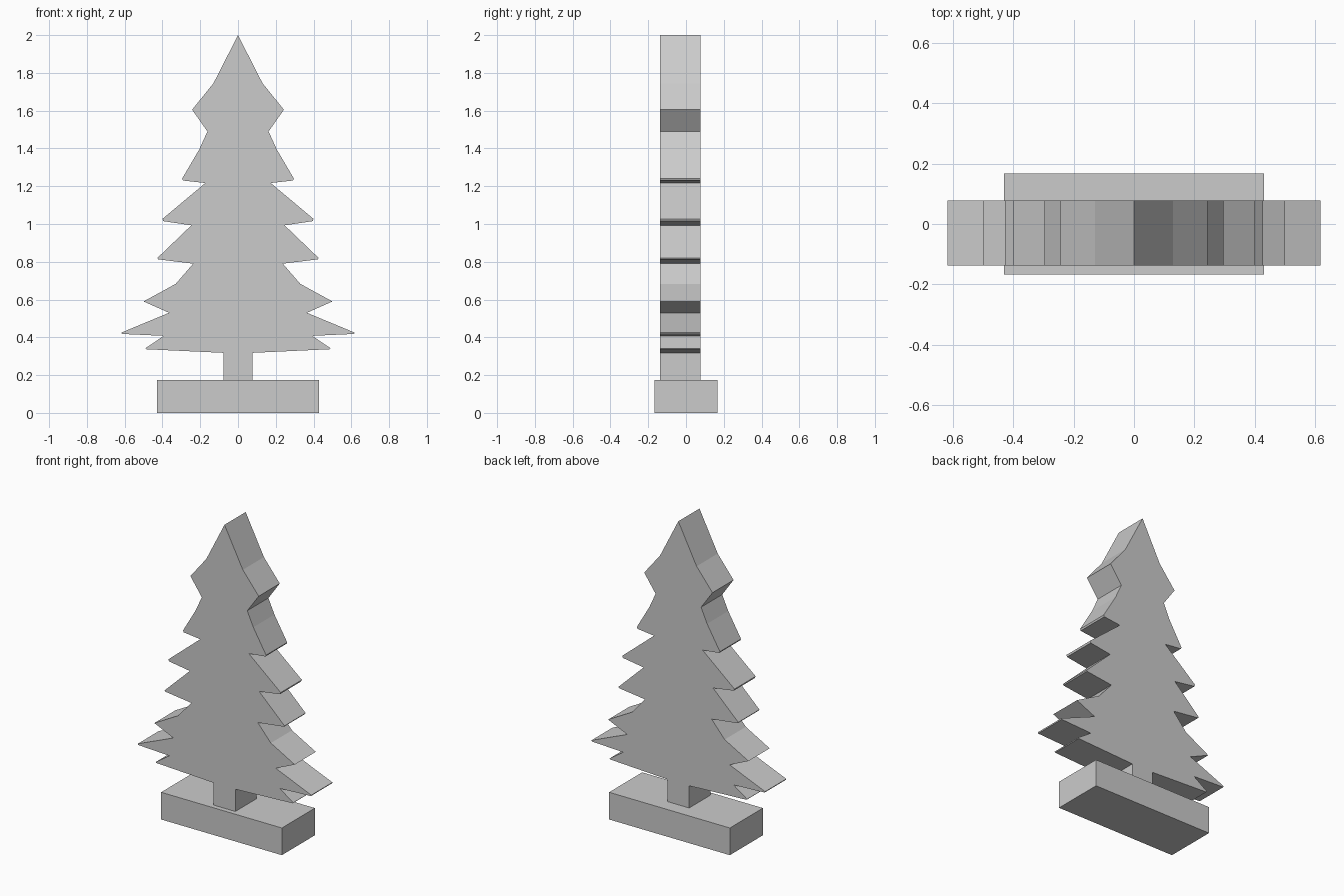
import bpy, bmesh
from mathutils import Vector

if "Cube" in bpy.data.objects:
    bpy.data.objects.remove(bpy.data.objects["Cube"])


def extruded(name, outline, y0, y1):
    """Solid made from an (x, z) outline pushed from y0 to y1."""
    bm = bmesh.new()
    face = bm.faces.new([bm.verts.new((x, y0, z)) for x, z in outline])
    res = bmesh.ops.extrude_face_region(bm, geom=[face], use_keep_orig=True)
    verts = [g for g in res["geom"] if isinstance(g, bmesh.types.BMVert)]
    bmesh.ops.translate(bm, verts=verts, vec=Vector((0, y1 - y0, 0)))
    bmesh.ops.recalc_face_normals(bm, faces=bm.faces)
    mesh = bpy.data.meshes.new(name)
    bm.to_mesh(mesh)
    bm.free()
    obj = bpy.data.objects.new(name, mesh)
    bpy.context.collection.objects.link(obj)
    return obj


# Right half of the tree silhouette, from below the tip down to the trunk foot
half = [
    (0.13, 1.745), (0.243, 1.605), (0.162, 1.49), (0.205, 1.395),
    (0.296, 1.24), (0.291, 1.23), (0.173, 1.217),
    (0.40, 1.027), (0.395, 1.015), (0.247, 0.993),
    (0.427, 0.82), (0.423, 0.813), (0.237, 0.79),
    (0.33, 0.683), (0.50, 0.59), (0.365, 0.53),
    (0.618, 0.425), (0.615, 0.418), (0.393, 0.408),
    (0.49, 0.342), (0.486, 0.337), (0.077, 0.318), (0.077, 0.172),
]
outline = [(0, 2.0)] + half + [(-x, z) for x, z in reversed(half)]
extruded("tree", outline, -0.137, 0.078)

# Rectangular stand
extruded("base", [(-0.43, 0), (0.43, 0), (0.43, 0.175), (-0.43, 0.175)], -0.168, 0.168)
